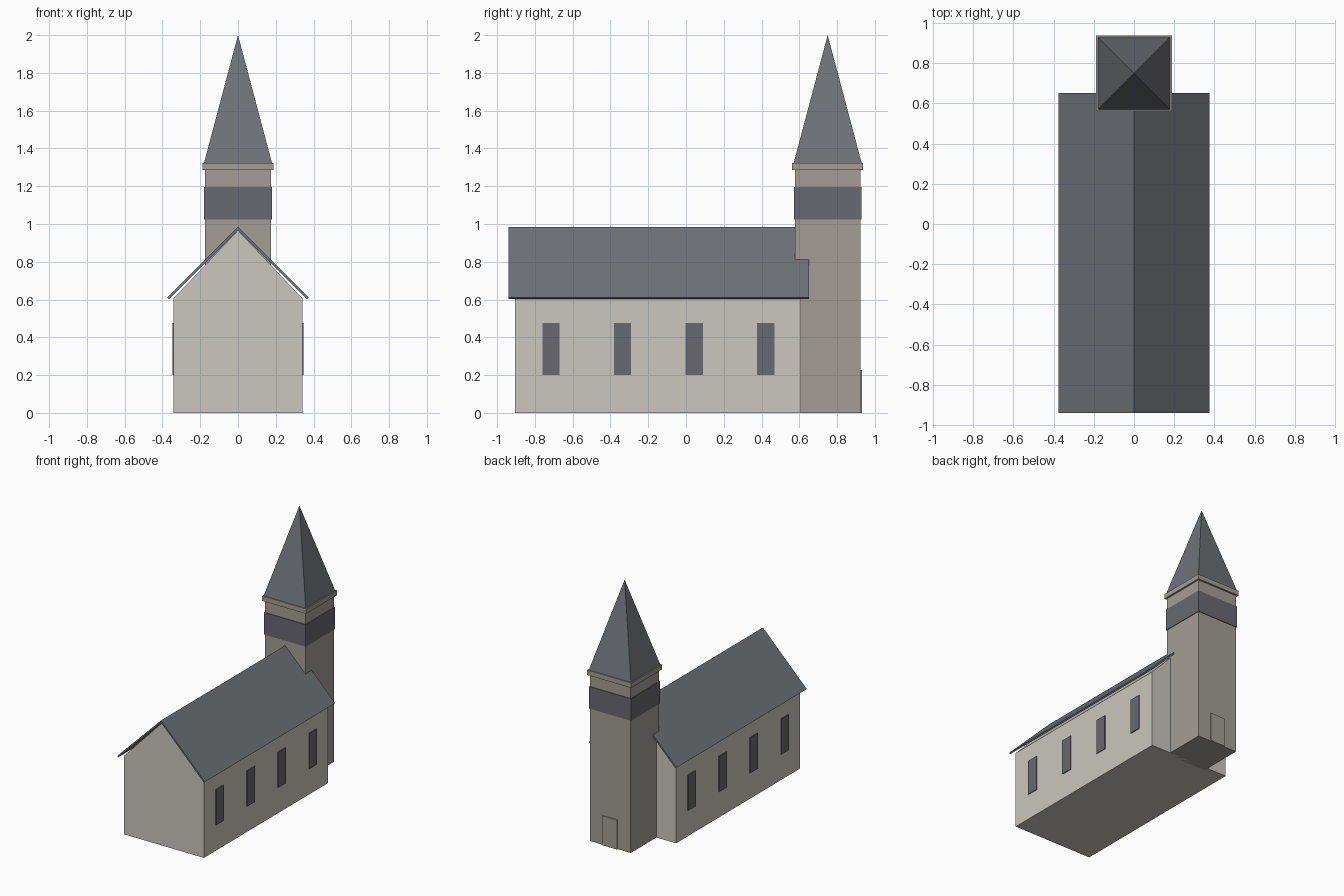
import bpy

cube = bpy.data.objects.get("Cube")
if cube:
    bpy.data.objects.remove(cube, do_unlink=True)


def material(name, rgb):
    m = bpy.data.materials.new(name)
    m.use_nodes = True
    m.diffuse_color = (*rgb, 1)
    m.node_tree.nodes["Principled BSDF"].inputs["Base Color"].default_value = (*rgb, 1)
    return m


plaster = material("pale plaster", (0.59, 0.57, 0.51))
stone = material("grey stone", (0.37, 0.345, 0.305))
slate = material("blue grey slate", (0.155, 0.168, 0.184))
glass = material("dark glass", (0.14, 0.14, 0.164))


def make(name, verts, faces, mat):
    mesh = bpy.data.meshes.new(name)
    mesh.from_pydata(verts, [], faces)
    mesh.materials.append(mat)
    obj = bpy.data.objects.new(name, mesh)
    bpy.context.collection.objects.link(obj)
    return obj


def prism(name, profile, y0, y1, mat):
    """Extrude a counter-clockwise (x, z) profile, seen from -y, along y."""
    n = len(profile)
    verts = [(x, y, z) for y in (y0, y1) for x, z in profile]
    faces = [tuple(range(n)), tuple(reversed(range(n, 2 * n)))]
    faces += [(i, i + n, (i + 1) % n + n, (i + 1) % n) for i in range(n)]
    return make(name, verts, faces, mat)


def box(name, x0, x1, y0, y1, z0, z1, mat):
    return prism(name, [(x0, z0), (x1, z0), (x1, z1), (x0, z1)], y0, y1, mat)


def tower_block(name, half, z0, z1, mat):
    return box(name, -half, half, TOWER_Y - half, TOWER_Y + half, z0, z1, mat)


# Hall with gabled top
HALL_X, EAVE, RIDGE = 0.342, 0.605, 0.985
HALL_FRONT, HALL_BACK = -0.905, 0.61
box("hall_walls", -HALL_X, HALL_X, HALL_FRONT, HALL_BACK, 0, EAVE, plaster)
prism("hall_gable", [(-HALL_X, EAVE), (HALL_X, EAVE), (0, 0.966)],
      HALL_FRONT, HALL_BACK, plaster)

# Thin overhanging roof, both slopes in one folded sheet
prism("hall_roof", [(0, RIDGE), (-0.375, 0.61), (-0.366, 0.602),
                    (0, 0.968), (0.366, 0.602), (0.375, 0.61)],
      -0.94, 0.652, slate)

# Side windows
for side, s in (("left", 1), ("right", -1)):
    for i in range(4):
        y = -0.715 + i * 0.379
        x0, x1 = sorted((s * (HALL_X - 0.003), s * (HALL_X + 0.006)))
        box(f"{side}_window_{i + 1}", x0, x1, y - 0.046, y + 0.046, 0.2, 0.475, glass)

# Tower, belfry band and cornice
TOWER_Y = 0.75
tower_block("tower_shaft", 0.174, 0, 1.285, stone)
tower_block("belfry_band", 0.179, 1.025, 1.195, glass)
tower_block("tower_cornice", 0.188, 1.285, 1.323, stone)

# Four-sided spire
r = 0.18
base = [(x * r, TOWER_Y + y * r, 1.323) for x, y in ((-1, -1), (1, -1), (1, 1), (-1, 1))]
make("spire", base + [(0, TOWER_Y, 2)],
     [(3, 2, 1, 0)] + [(i, (i + 1) % 4, 4) for i in range(4)], slate)

# Tower door
box("tower_door", -0.063, 0.063, 0.922, 0.932, 0, 0.227, stone)
